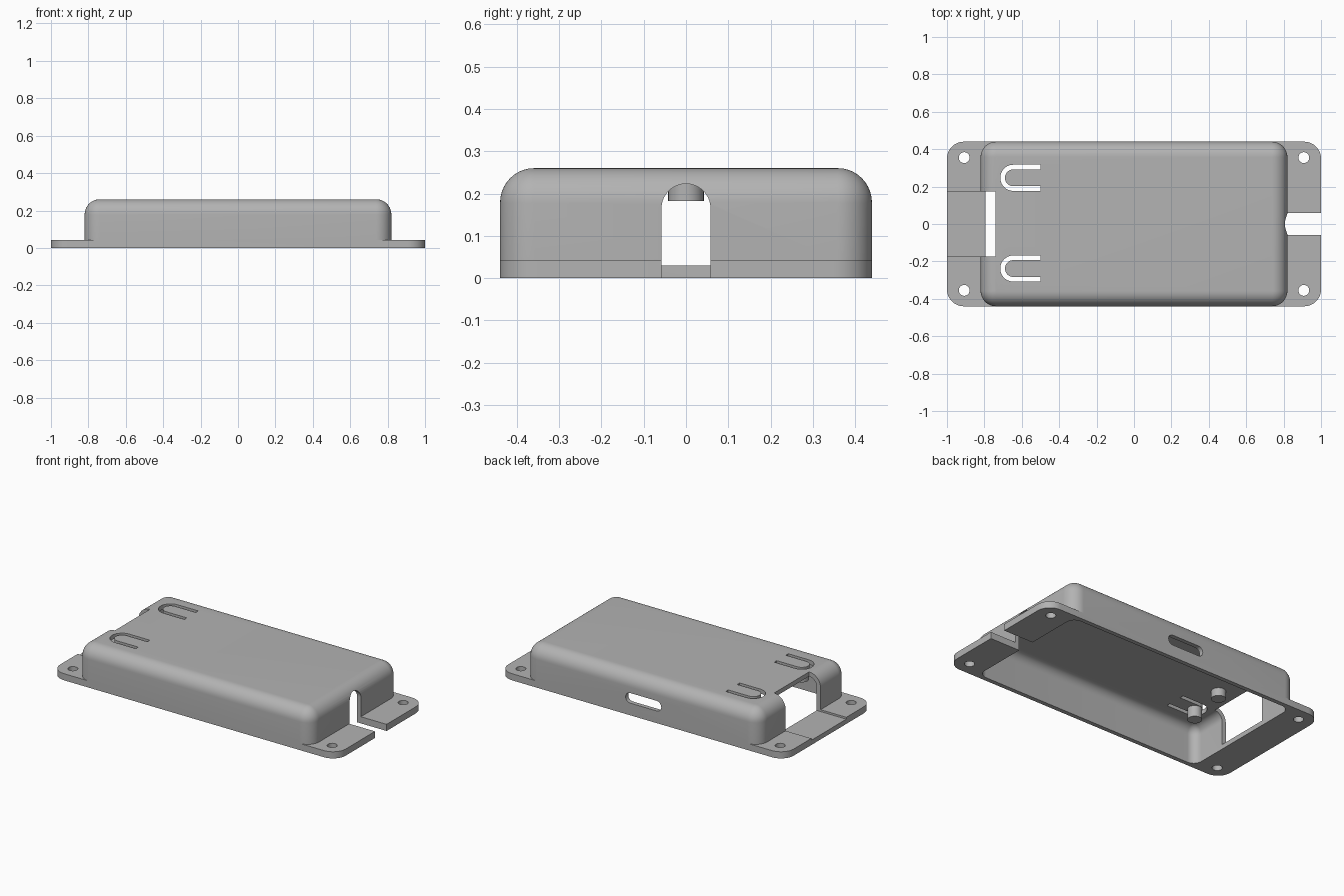
import bpy, bmesh
from math import sin, cos, pi

cube = bpy.data.objects.get("Cube")
if cube:
    bpy.data.objects.remove(cube, do_unlink=True)

grey = bpy.data.materials.new("matte grey")
grey.use_nodes = True
grey.diffuse_color = (0.45, 0.45, 0.45, 1)
grey.node_tree.nodes["Principled BSDF"].inputs["Base Color"].default_value = (0.45, 0.45, 0.45, 1)


def arc(cx, cy, r, start, end, n=12):
    return [(cx + r * cos(start + (end - start) * i / n),
             cy + r * sin(start + (end - start) * i / n)) for i in range(n + 1)]


def rounded_rect(hx, hy, r):
    pts = []
    for i, (sx, sy) in enumerate([(1, 1), (-1, 1), (-1, -1), (1, -1)]):
        pts += arc(sx * (hx - r), sy * (hy - r), r, i * pi / 2, (i + 1) * pi / 2)
    return pts


def loft(name, rings):
    """Closed solid from a stack of matching 3D rings."""
    bm = bmesh.new()
    loops = [[bm.verts.new(p) for p in ring] for ring in rings]
    for a, b in zip(loops, loops[1:]):
        for i in range(len(a)):
            j = (i + 1) % len(a)
            bm.faces.new((a[i], a[j], b[j], b[i]))
    bm.faces.new(loops[0][::-1])
    bm.faces.new(loops[-1])
    bmesh.ops.recalc_face_normals(bm, faces=bm.faces)
    mesh = bpy.data.meshes.new(name)
    bm.to_mesh(mesh)
    bm.free()
    mesh.materials.append(grey)
    obj = bpy.data.objects.new(name, mesh)
    bpy.context.collection.objects.link(obj)
    return obj


def prism(name, outline, lo, hi, axis="z"):
    place = {"x": lambda u, v, w: (w, u, v),
             "y": lambda u, v, w: (u, w, v),
             "z": lambda u, v, w: (u, v, w)}[axis]
    return loft(name, [[place(u, v, w) for u, v in outline] for w in (lo, hi)])


def disc(x, y, r):
    return arc(x, y, r, 0, 2 * pi, 32)[:-1]


def domed_box(name, hx, hy, bottom, top, r):
    """Box with rounded corners and a filleted upper edge."""
    rings = [[(x, y, bottom) for x, y in rounded_rect(hx, hy, r)]]
    steps = 10
    for i in range(steps + 1):
        a = pi / 2 * i / steps
        inset = (r - 0.002) * (1 - cos(a))
        z = top - r + r * sin(a)
        rings.append([(x, y, z) for x, y in rounded_rect(hx - inset, hy - inset, r - inset)])
    return loft(name, rings)


def combine(target, tool, operation):
    mod = target.modifiers.new(operation.lower(), "BOOLEAN")
    mod.operation = operation
    mod.solver = "EXACT"
    mod.object = tool
    bpy.context.view_layer.objects.active = target
    bpy.ops.object.modifier_apply(modifier=mod.name)
    bpy.data.objects.remove(tool, do_unlink=True)


# Outer cover and mounting flange, then the hollow inside
case = domed_box("enclosure_cover", 0.82, 0.44, 0, 0.26, 0.082)
combine(case, prism("flange", rounded_rect(1, 0.44, 0.09), 0, 0.042), "UNION")
combine(case, domed_box("cavity", 0.793, 0.413, -0.1, 0.232, 0.055), "DIFFERENCE")

# Screw holes
for sx in (-1, 1):
    for sy in (-1, 1):
        combine(case, prism("screw_hole", disc(sx * 0.908, sy * 0.355, 0.029), -0.1, 0.1), "DIFFERENCE")

# Connector opening through the wall and roof edge, over a thinner flange
opening = [(-1.1, -0.175), (-0.74, -0.175), (-0.74, 0.175), (-1.1, 0.175)]
combine(case, prism("connector_opening", opening, 0.03, 0.4), "DIFFERENCE")

# Arched cable slot at the other end
arch = [(-0.058, -0.1), (0.058, -0.1)] + arc(0, 0.165, 0.058, 0, pi, 20)
combine(case, prism("cable_slot", arch, 0.7, 1.1, "x"), "DIFFERENCE")

# Rounded slot in the back wall
side = arc(0.083, 0.109, 0.032, -pi / 2, pi / 2) + arc(-0.103, 0.109, 0.032, pi / 2, 3 * pi / 2)
combine(case, prism("side_slot", side, 0.35, 0.5, "y"), "DIFFERENCE")

# Springy button tongues cut free by U-shaped slits
buttons = (0.247, -0.238)
for y in buttons:
    slit = ([(-0.5, y + 0.07)] + arc(-0.645, y, 0.07, pi / 2, 3 * pi / 2, 20)
            + [(-0.5, y - 0.07), (-0.5, y - 0.045)]
            + arc(-0.645, y, 0.045, 3 * pi / 2, pi / 2, 20) + [(-0.5, y + 0.045)])
    combine(case, prism("button_slit", slit, 0.2, 0.4), "DIFFERENCE")

# Pegs under the roof
for y in buttons:
    combine(case, prism("button_peg", disc(-0.645, y, 0.041), 0.163, 0.245), "UNION")
combine(case, prism("centre_peg", disc(-0.62, 0, 0.042), 0.183, 0.245), "UNION")

bpy.ops.object.select_all(action="DESELECT")
case.select_set(True)
bpy.context.view_layer.objects.active = case
bpy.ops.object.shade_smooth_by_angle(angle=pi / 6)
